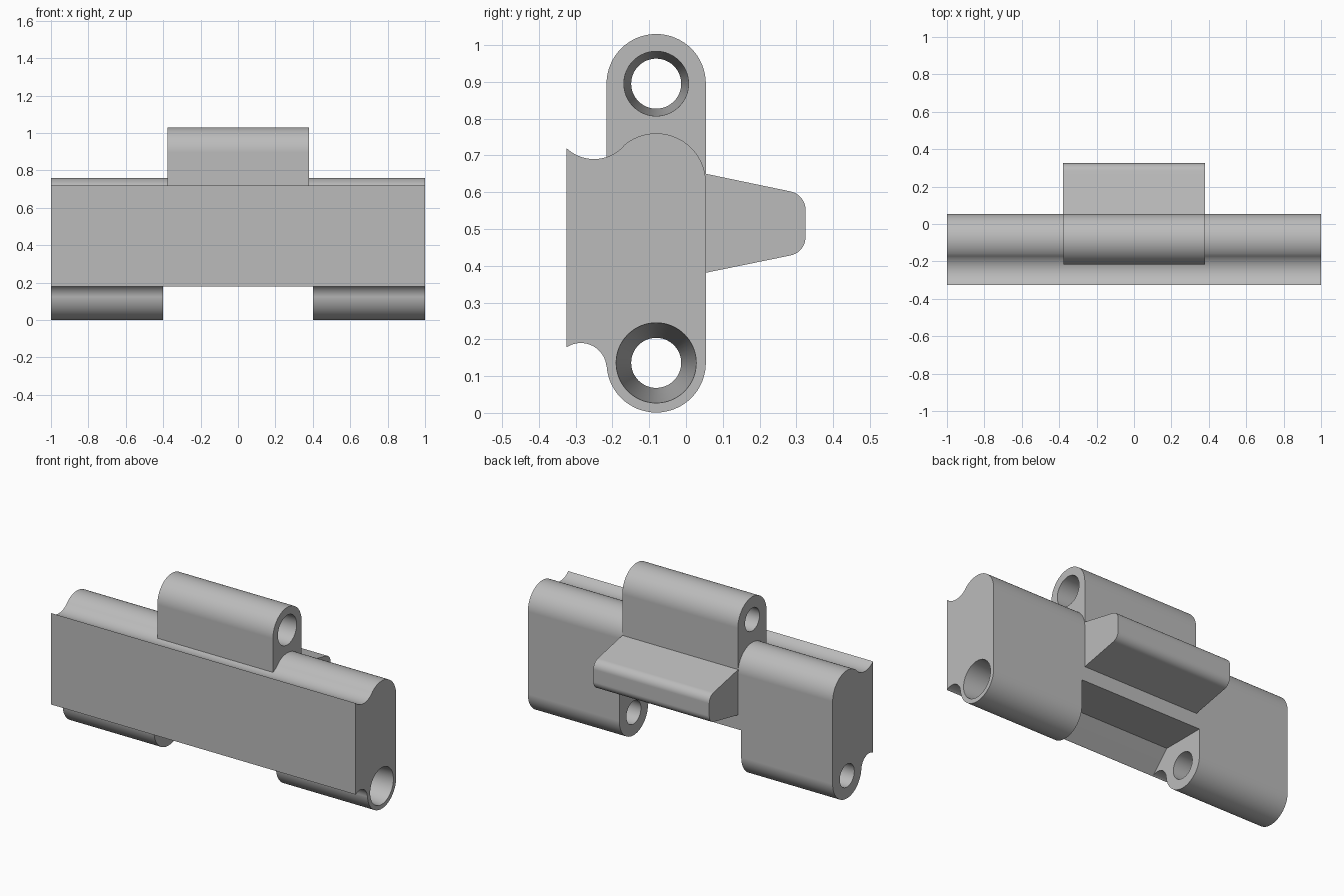
import bpy, bmesh
from math import sin, cos, radians
from mathutils import Matrix

cube = bpy.data.objects.get("Cube")
if cube:
    bpy.data.objects.remove(cube, do_unlink=True)

steel = bpy.data.materials.new("cast_grey")
steel.use_nodes = True
GREY = (0.5, 0.5, 0.5, 1)
steel.diffuse_color = GREY
steel.node_tree.nodes["Principled BSDF"].inputs["Base Color"].default_value = GREY

PIN_Y, TOP_Z, LOW_Z, R = -0.081, 0.895, 0.136, 0.135
FRONT, BACK = -0.325, 0.054


def arc(y, z, r, start, end, n=20):
    """Points of an arc in the side plane, angles in degrees from +y."""
    angles = [radians(start + (end - start) * i / n) for i in range(n + 1)]
    return [(y + r * cos(a), z + r * sin(a)) for a in angles]


def to_object(name, bm):
    bmesh.ops.recalc_face_normals(bm, faces=bm.faces)
    mesh = bpy.data.meshes.new(name)
    bm.to_mesh(mesh)
    bm.free()
    mesh.materials.append(steel)
    obj = bpy.data.objects.new(name, mesh)
    bpy.context.collection.objects.link(obj)
    return obj


def extrude(name, profile, x0, x1):
    """Extrude a side profile of (y, z) points along x."""
    bm = bmesh.new()
    face = bm.faces.new([bm.verts.new((x0, y, z)) for y, z in profile])
    new = bmesh.ops.extrude_face_region(bm, geom=[face])["geom"]
    bmesh.ops.translate(bm, vec=(x1 - x0, 0, 0),
                        verts=[v for v in new if isinstance(v, bmesh.types.BMVert)])
    return to_object(name, bm)


def bore(name, x0, x1, r0, r1, z):
    """Tapered pin hole cutter, a little longer than the lug it cuts."""
    ext = 0.01
    slope = (r1 - r0) / (x1 - x0)
    bm = bmesh.new()
    bmesh.ops.create_cone(
        bm, cap_ends=True, segments=64, radius1=r0 - slope * ext,
        radius2=r1 + slope * ext, depth=x1 - x0 + 2 * ext,
        matrix=Matrix.Translation(((x0 + x1) / 2, PIN_Y, z)) @ Matrix.Rotation(radians(90), 4, 'Y'))
    return to_object(name, bm)


def cut(obj, cutter):
    mod = obj.modifiers.new("cut", 'BOOLEAN')
    mod.operation, mod.solver, mod.object = 'DIFFERENCE', 'EXACT', cutter
    bpy.context.view_layer.objects.active = obj
    bpy.ops.object.modifier_apply(modifier=mod.name)
    bpy.data.objects.remove(cutter, do_unlink=True)


def finish(obj):
    bpy.ops.object.select_all(action='DESELECT')
    obj.select_set(True)
    bpy.context.view_layer.objects.active = obj
    bpy.ops.object.shade_smooth_by_angle(angle=radians(30))
    mod = obj.modifiers.new("normals", 'WEIGHTED_NORMAL')
    mod.keep_sharp = True


# Plate with bulged top, top valley, lower lugs and lower groove
profile = (arc(PIN_Y, LOW_Z, R, 360, 180, 32)
           + arc(-0.286, 0.12, 0.07, 0, 124)
           + arc(-0.25, 0.799, 0.109, 226.5, 314.3)
           + arc(PIN_Y, 0.625, R, 134.3, 0, 28)[1:])
body = extrude("body_plate", profile, -1, 1)

# Middle gap between the lower lugs, with a sloped front wall
gap = [(0.2, 0.295), (-0.21, 0.295), (FRONT, 0.176), (FRONT - 0.1, 0.07), (FRONT - 0.1, -0.1), (0.2, -0.1)]
cut(body, extrude("gap_cutter", gap, -0.4, 0.4))
cut(body, bore("left_bore", 0.4, 1, 0.068, 0.109, LOW_Z))
cut(body, bore("right_bore", -1, -0.4, 0.068, 0.077, LOW_Z))
finish(body)

# Upper middle lug
lug = extrude("upper_lug", arc(PIN_Y, TOP_Z, R, 0, 180, 32)
              + [(PIN_Y - R, 0.6), (PIN_Y + R, 0.6)], -0.378, 0.38)
cut(lug, bore("upper_bore", -0.378, 0.38, 0.068, 0.088, TOP_Z))
finish(lug)

# Tapered guide horn on the back, with a rounded tip
horn = [(0.03, 0.376), (BACK, 0.381)]
horn += arc(0.274, 0.478, 0.051, -79, 0, 10)
horn += arc(0.274, 0.552, 0.051, 0, 79, 10)
horn += [(BACK, 0.65), (0.03, 0.655)]
finish(extrude("guide_horn", horn, -0.38, 0.38))
